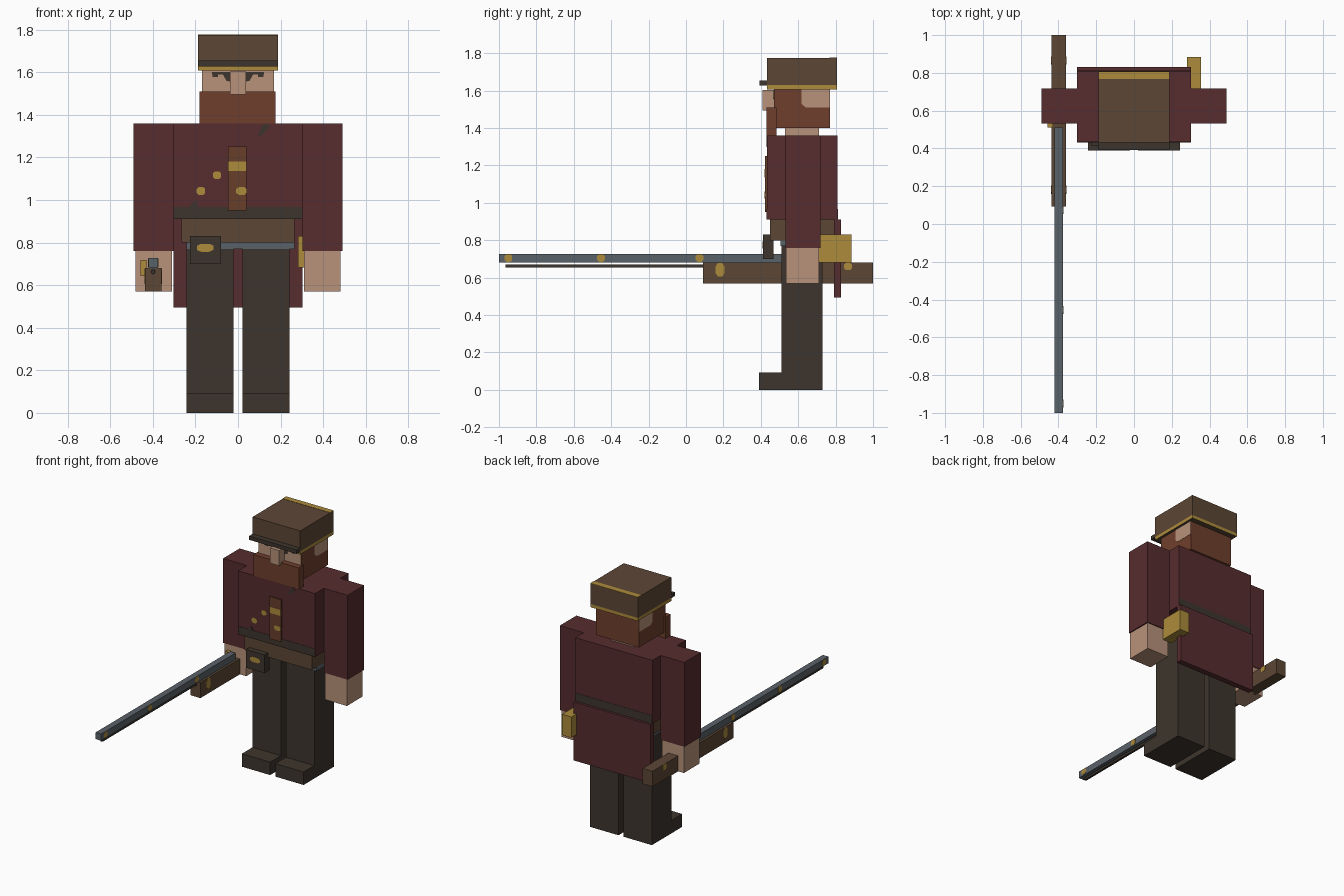
import bpy, bmesh, math
from mathutils import Vector

if "Cube" in bpy.data.objects:
    bpy.data.objects.remove(bpy.data.objects["Cube"])


def make_mat(name, rgb):
    def lin(c):
        c /= 255
        return c / 12.92 if c <= 0.04045 else ((c + 0.055) / 1.055) ** 2.4
    m = bpy.data.materials.new(name)
    m.diffuse_color = (*[lin(c) for c in rgb], 1)
    m.use_nodes = True
    m.node_tree.nodes["Principled BSDF"].inputs["Base Color"].default_value = m.diffuse_color
    return m


MATS = {n: make_mat(n, c) for n, c in {
    "coat_red": (87, 44, 46), "dark_cloth": (61, 53, 45), "brown": (92, 71, 53),
    "hair": (112, 63, 45), "skin": (184, 146, 122), "gold": (172, 139, 60),
    "steel": (90, 98, 104), "leather": (104, 62, 43)}.items()}


def finish(name, bm, colours):
    me = bpy.data.meshes.new(name)
    bm.to_mesh(me)
    bm.free()
    for c in colours:
        me.materials.append(MATS[c])
    ob = bpy.data.objects.new(name, me)
    bpy.context.collection.objects.link(ob)
    return ob


def box(name, xs, ys, zs, colour, face_colour=None):
    """Box from ranges; face_colour = (direction, colour) repaints one side."""
    bm = bmesh.new()
    bmesh.ops.create_cube(bm, size=1)
    for v in bm.verts:
        v.co = [r[0] if c < 0 else r[1] for c, r in zip(v.co, (xs, ys, zs))]
    bm.normal_update()
    cols = [colour]
    if face_colour:
        cols.append(face_colour[1])
        for f in bm.faces:
            if f.normal.dot(Vector(face_colour[0])) > 0.9:
                f.material_index = 1
    return finish(name, bm, cols)


def mirrored(name, xs, *args):
    box("right_" + name, xs, *args)
    box("left_" + name, (-xs[1], -xs[0]), *args)


def plate(name, axis, at, pts, colour, t=0.004):
    """Thin painted plate, outline pts in (x,z) for axis y or (y,z) for axis x."""
    bm = bmesh.new()
    def co(p, d):
        return (p[0], d, p[1]) if axis == "y" else (d, p[0], p[1])
    f = bm.faces.new([bm.verts.new(co(p, at - t / 2)) for p in pts])
    r = bmesh.ops.extrude_face_region(bm, geom=[f])
    step = Vector((0, t, 0) if axis == "y" else (t, 0, 0))
    for v in r["geom"]:
        if isinstance(v, bmesh.types.BMVert):
            v.co += step
    bmesh.ops.recalc_face_normals(bm, faces=bm.faces)
    return finish(name, bm, [colour])


def octagon(u, v, ru, rv):
    k = 0.5
    return [(u - ru, v - rv * k), (u - ru * k, v - rv), (u + ru * k, v - rv), (u + ru, v - rv * k),
            (u + ru, v + rv * k), (u + ru * k, v + rv), (u - ru * k, v + rv), (u - ru, v + rv * k)]


def rect(u0, u1, v0, v1):
    return [(u0, v0), (u1, v0), (u1, v1), (u0, v1)]


# Legs, boots, arms and hands
mirrored("leg", (0.02, 0.243), (0.51, 0.73), (0, 0.77), "dark_cloth")
mirrored("boot_toe", (0.02, 0.243), (0.39, 0.51), (0, 0.092), "dark_cloth")
mirrored("arm", (0.302, 0.49), (0.532, 0.718), (0.76, 1.36), "coat_red")
mirrored("hand", (0.31, 0.482), (0.535, 0.712), (0.57, 0.76), "skin")

# Torso, waist and coat tail
box("torso", (-0.303, 0.303), (0.433, 0.81), (0.91, 1.36), "coat_red")
box("waist", (-0.265, 0.265), (0.45, 0.79), (0.8, 0.91), "brown")
box("hips", (-0.243, 0.265), (0.505, 0.735), (0.77, 0.8), "steel")
box("coat_tail", (-0.303, 0.303), (0.79, 0.83), (0.495, 0.91), "coat_red")
for side, y in (("front", 0.433), ("back", 0.81)):
    plate(side + "_belt", "y", y, rect(-0.303, 0.303, 0.91, 0.968), "dark_cloth")

# Chest placket, buttons and collar mark
box("placket", (-0.047, 0.041), (0.422, 0.434), (0.95, 1.25), "leather")
plate("placket_clasp", "y", 0.422, rect(-0.047, 0.041, 1.135, 1.18), "gold")
plate("placket_button", "y", 0.422, octagon(0.016, 1.042, 0.026, 0.018), "gold")
plate("upper_button", "y", 0.433, octagon(-0.098, 1.116, 0.019, 0.018), "gold")
plate("lower_button", "y", 0.433, octagon(-0.174, 1.042, 0.02, 0.019), "gold")
plate("collar_mark", "y", 0.433, [(0.09, 1.3), (0.115, 1.305), (0.145, 1.34), (0.14, 1.36), (0.115, 1.35)], "dark_cloth")
plate("strap_mark", "y", 0.433, [(-0.23, 0.967), (-0.19, 0.967), (-0.19, 0.99), (-0.21, 0.99)], "dark_cloth")

# Pouch and canteen
box("pouch", (-0.225, -0.08), (0.412, 0.468), (0.7, 0.83), "dark_cloth")
plate("pouch_badge", "y", 0.412, octagon(-0.154, 0.775, 0.039, 0.019), "gold")
box("canteen", (0.281, 0.355), (0.708, 0.885), (0.682, 0.83), "gold")

# Head, beard and face
box("neck", (-0.09, 0.09), (0.53, 0.712), (1.36, 1.4), "skin")
box("head", (-0.168, 0.168), (0.47, 0.77), (1.4, 1.607), "hair", ((0, -1, 0), "skin"))
box("beard", (-0.18, 0.177), (0.43, 0.485), (1.36, 1.51), "hair")
box("nose", (-0.037, 0.037), (0.41, 0.47), (1.495, 1.603), "skin")
for s, side in ((1, "right"), (-1, "left")):
    plate(side + "_cheek", "x", s * 0.168,
          [(0.64, 1.51), (0.77, 1.51), (0.77, 1.607), (0.617, 1.607), (0.617, 1.53)], "skin")
    plate(side + "_brow", "y", 0.47, rect(*sorted((s * 0.035, s * 0.122)), 1.588, 1.6), "dark_cloth")
    plate(side + "_eye", "y", 0.47,
          [(s * 0.035, 1.555), (s * 0.055, 1.56), (s * 0.07, 1.588), (s * 0.035, 1.588)], "dark_cloth")
    plate(side + "_brow_tip", "y", 0.47, rect(*sorted((s * 0.095, s * 0.12)), 1.578, 1.589), "dark_cloth")

# Cap
cx, cy = (-0.187, 0.187), (0.432, 0.808)
box("cap", cx, cy, (1.63, 1.775), "brown")
box("cap_band", cx, cy, (1.607, 1.63), "gold", ((0, 0, -1), "brown"))
box("cap_visor", cx, (0.392, 0.433), (1.627, 1.654), "dark_cloth")
box("cap_top_trim", cx, (0.768, 0.808), (1.772, 1.777), "gold")

# Rifle
box("rifle_stock", (-0.437, -0.36), (0.092, 1.0), (0.57, 0.68), "brown")
box("rifle_barrel", (-0.42, -0.376), (-1.0, 0.51), (0.68, 0.727), "steel")
box("rifle_ramrod", (-0.406, -0.39), (-0.965, 0.1), (0.655, 0.671), "dark_cloth")
box("rifle_lock", (-0.457, -0.43), (0.51, 0.545), (0.642, 0.718), "gold")
plate("ramrod_socket", "y", 0.092, octagon(-0.398, 0.664, 0.013, 0.013), "dark_cloth")
for side, bx, sx in (("inner", -0.376, -0.36), ("outer", -0.42, -0.437)):
    for i, y in enumerate((-0.95, -0.455, 0.073)):
        plate(f"{side}_barrel_band_{i}", "x", bx, octagon(y, 0.705, 0.021, 0.02), "gold")
    plate(side + "_stock_band", "x", sx, octagon(0.182, 0.642, 0.023, 0.037), "gold")
    plate(side + "_butt_plate", "x", sx, octagon(0.866, 0.66, 0.022, 0.02), "gold")
